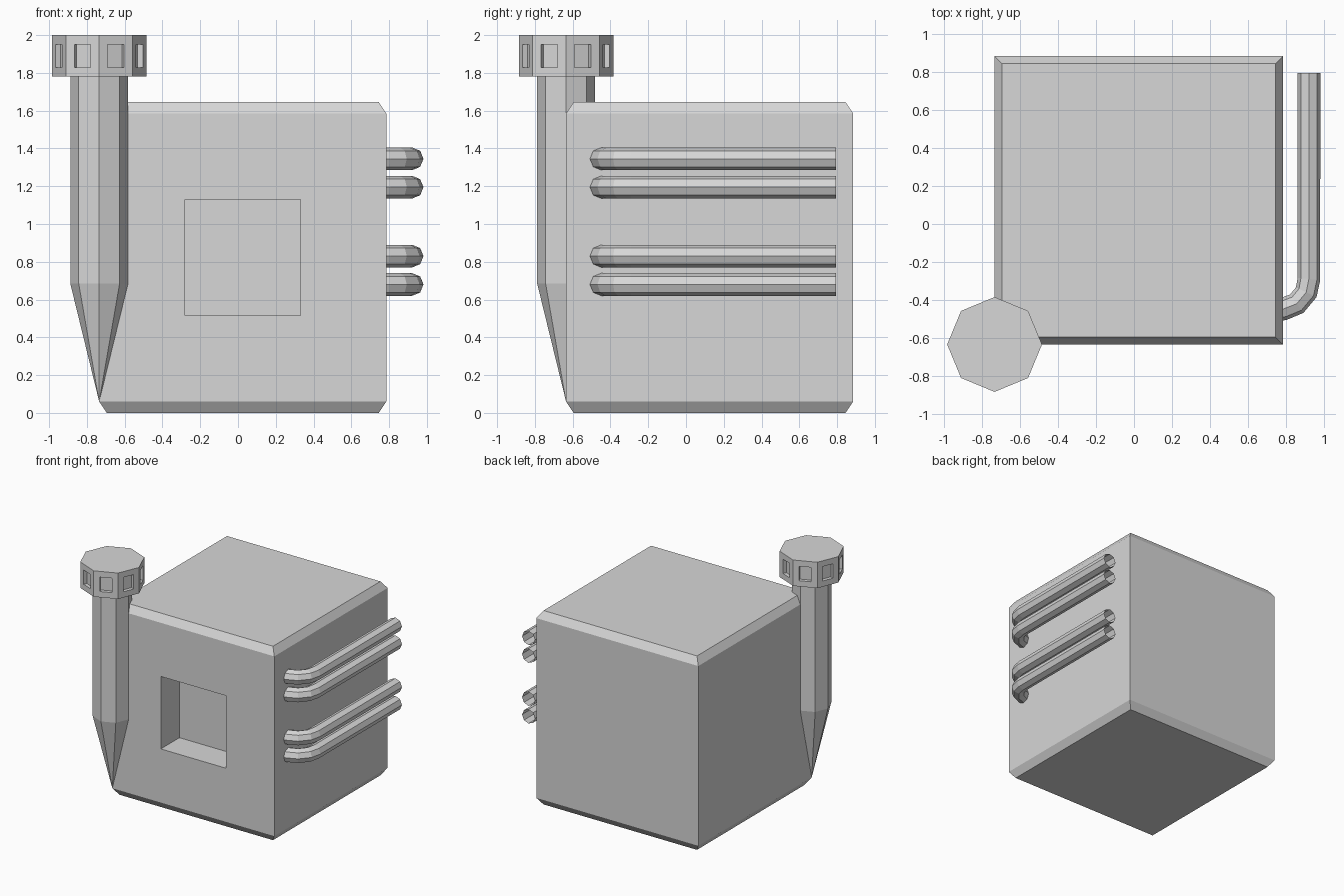
import bpy
import bmesh
from math import sin, cos, pi, sqrt
from mathutils import Vector

if "Cube" in bpy.data.objects:
    bpy.data.objects.remove(bpy.data.objects["Cube"], do_unlink=True)

GREY = (0.68, 0.68, 0.68, 1)
grey = bpy.data.materials.new("plain grey")
grey.use_nodes = True
grey.diffuse_color = GREY
grey.node_tree.nodes["Principled BSDF"].inputs["Base Color"].default_value = GREY


def finish(bm, name, location=(0, 0, 0)):
    mesh = bpy.data.meshes.new(name)
    bm.to_mesh(mesh)
    bm.free()
    mesh.materials.append(grey)
    obj = bpy.data.objects.new(name, mesh)
    obj.location = location
    bpy.context.collection.objects.link(obj)
    return obj


def skin(rings, caps):
    """Join rings of points into a surface with optional end caps."""
    bm = bmesh.new()
    loops = [[bm.verts.new(p) for p in ring] for ring in rings]
    n = len(loops[0])
    for a, b in zip(loops, loops[1:]):
        for i in range(n):
            j = (i + 1) % n
            bm.faces.new((a[i], a[j], b[j], b[i]))
    if caps:
        bm.faces.new(loops[0][::-1])
        bm.faces.new(loops[-1])
    bmesh.ops.remove_doubles(bm, verts=bm.verts[:], dist=0.0001)
    bmesh.ops.recalc_face_normals(bm, faces=bm.faces[:])
    return bm


def turned(profile, sides, start=0.0):
    """Closed solid from (radius, height) pairs."""
    return skin([[(r * cos(start + 2 * pi * i / sides),
                   r * sin(start + 2 * pi * i / sides), z)
                  for i in range(sides)] for r, z in profile], True)


def recess(bm, faces, border, depth):
    """Inset each face, then push it straight inwards."""
    bmesh.ops.inset_individual(bm, faces=faces, thickness=border,
                               use_even_offset=True)
    out = bmesh.ops.extrude_discrete_faces(bm, faces=faces)["faces"]
    for f in out:
        f.normal_update()
        bmesh.ops.translate(bm, verts=f.verts[:], vec=f.normal * -depth)


# Body: block with chamfered top and bottom rims, square recess in front
wide, narrow = 0.76 * sqrt(2), 0.72 * sqrt(2)
body = turned([(narrow, 0), (wide, 0.06), (wide, 1.585), (narrow, 1.645)],
              4, pi / 4)
body.normal_update()
recess(body, [f for f in body.faces if f.normal.y < -0.99], 0.455, 0.25)
finish(body, "body", (0.025, 0.125, 0))

# Corner turret: pointed shaft and a wider head with a window on each side
corner = (-0.735, -0.635, 0)
shaft = turned([(0.0001, 0.06), (0.153, 0.685), (0.153, 1.79)], 8)
finish(shaft, "turret_shaft", corner)
head = turned([(0.25, 1.78), (0.25, 2.0)], 8)
head.normal_update()
recess(head, [f for f in head.faces if abs(f.normal.z) < 0.1], 0.049, 0.03)
finish(head, "turret_head", corner)

# Side pipes: open octagonal tubes bending out of the left wall
path = [Vector(p) for p in ((0.72, -0.46, 0), (0.79, -0.447, 0),
                            (0.858, -0.42, 0), (0.908, -0.36, 0),
                            (0.922, -0.29, 0), (0.922, 0.795, 0))]
up = Vector((0, 0, 1))
for number, height in enumerate((0.68, 0.83, 1.195, 1.345), 1):
    rings = []
    for i, p in enumerate(path):
        before, after = path[max(i - 1, 0)], path[min(i + 1, len(path) - 1)]
        tangent = ((p - before).normalized() + (after - p).normalized()).normalized()
        side = tangent.cross(up)
        rings.append([p + 0.06 * (side * cos(k * pi / 4) + up * sin(k * pi / 4))
                      for k in range(8)])
    finish(skin(rings, False), f"side_pipe_{number}", (0, 0, height))
